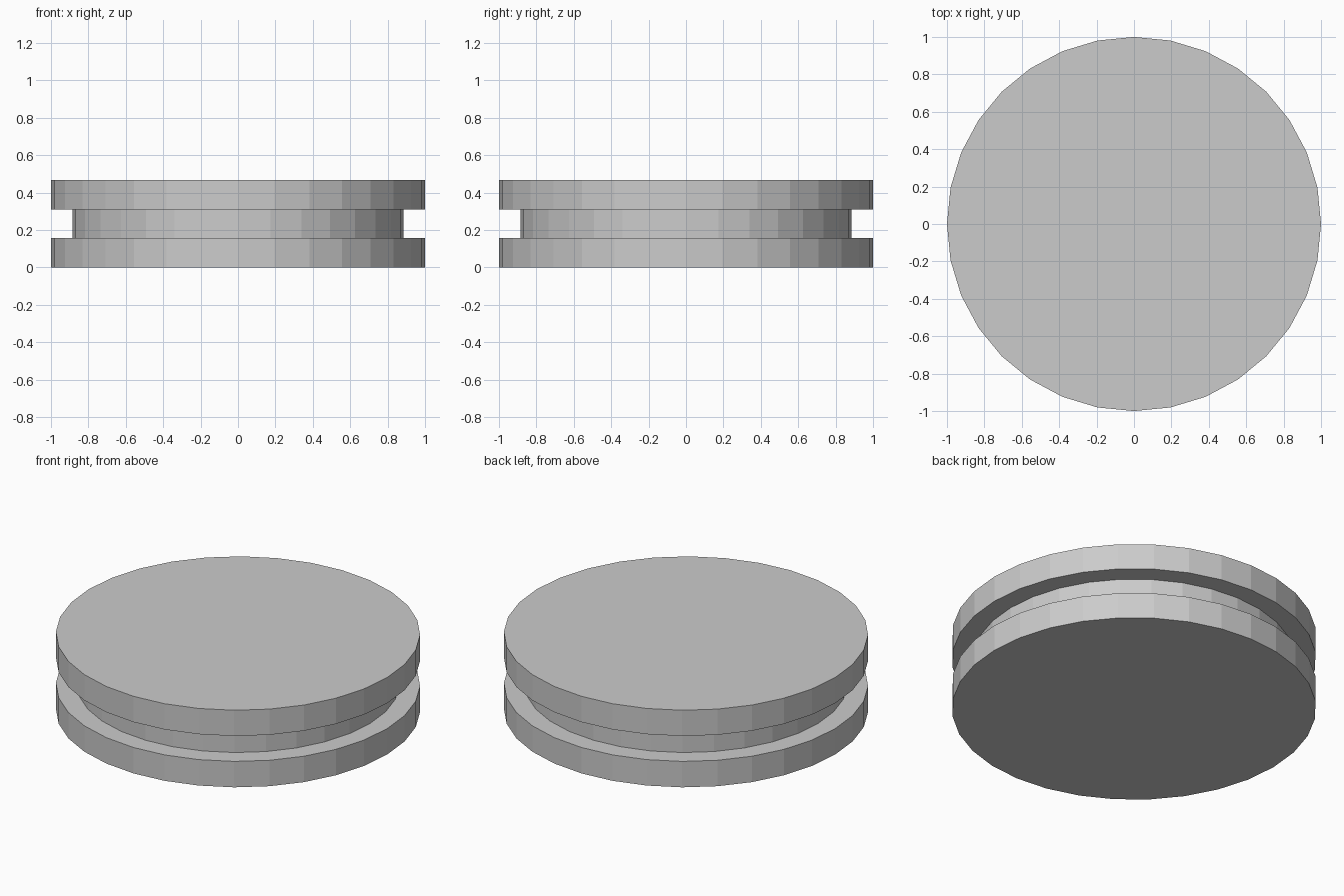
import bpy, bmesh
from math import sin, cos, tau

if "Cube" in bpy.data.objects:
    bpy.data.objects.remove(bpy.data.objects["Cube"])

SIDES = 32
# Outline as (radius, height): lower disc, recessed groove, upper disc
PROFILE = [(1.0, 0.0), (1.0, 0.157), (0.885, 0.157),
           (0.885, 0.311), (1.0, 0.311), (1.0, 0.467)]

bm = bmesh.new()
rings = [[bm.verts.new((r * sin(tau * i / SIDES), r * cos(tau * i / SIDES), z))
          for i in range(SIDES)] for r, z in PROFILE]

# Walls and ledges between neighbouring rings
for low, high in zip(rings, rings[1:]):
    for i in range(SIDES):
        j = (i + 1) % SIDES
        bm.faces.new((low[i], low[j], high[j], high[i]))

# Flat bottom and top caps
bm.faces.new(rings[0])
bm.faces.new(rings[-1])
bmesh.ops.recalc_face_normals(bm, faces=bm.faces[:])

mesh = bpy.data.meshes.new("grooved_disc")
bm.to_mesh(mesh)
bm.free()
bpy.context.collection.objects.link(bpy.data.objects.new("grooved_disc", mesh))
